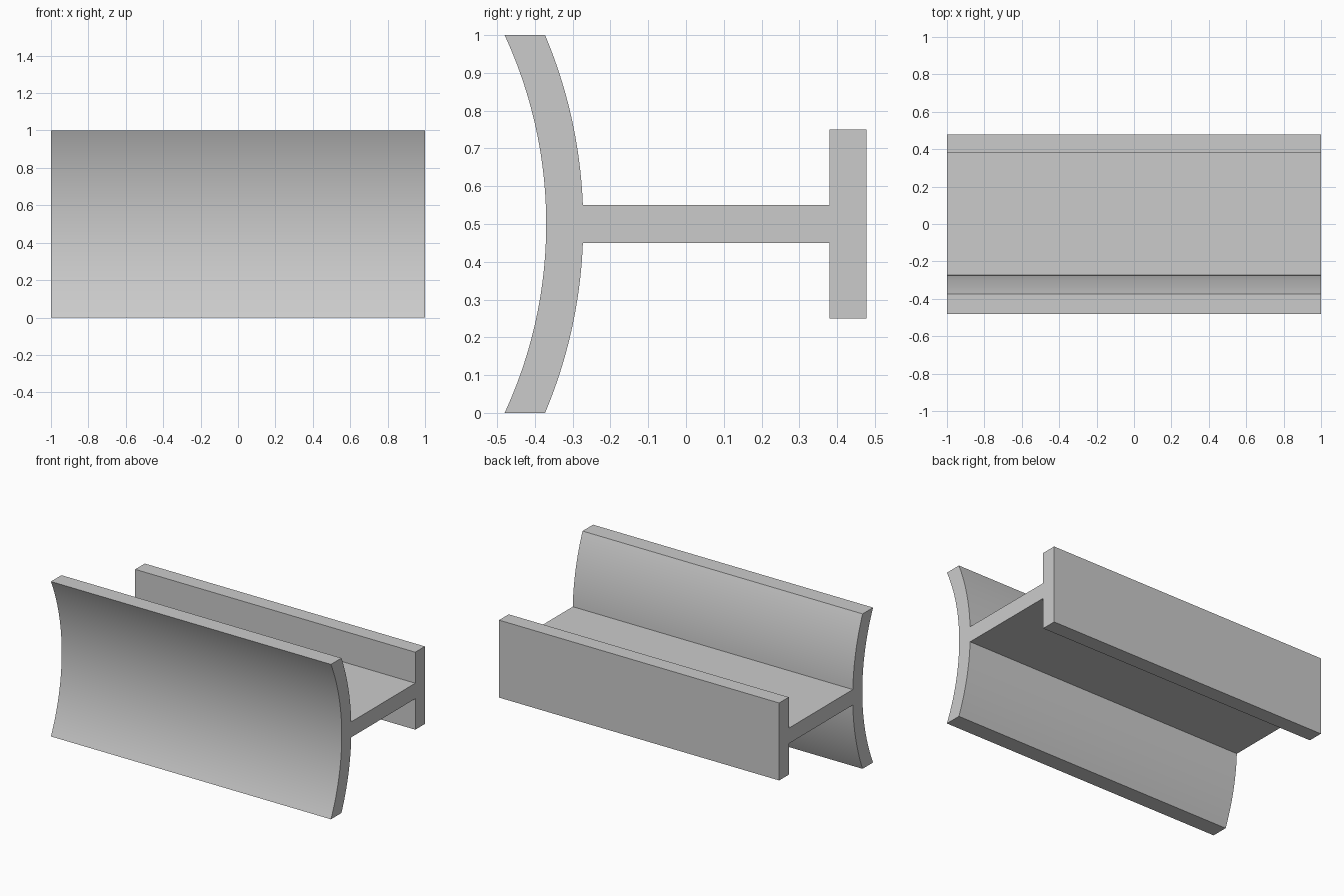
import bpy
import bmesh
from math import asin, cos, sin, radians

cube = bpy.data.objects.get("Cube")
if cube:
    bpy.data.objects.remove(cube, do_unlink=True)

HALF_LENGTH = 1.0
MID_Z = 0.5          # height of the symmetry plane
ARC_CENTRE_Y = -1.56
OUTER_R, INNER_R = 1.19, 1.288
WEB_HALF = 0.05
FLANGE_HALF = 0.25
FLANGE_FRONT, FLANGE_BACK = 0.38, 0.478
STEPS = 24


def arc(radius, z_from, z_to):
    """Points (y, z offset) on an arc between two heights."""
    a, b = asin(z_from / radius), asin(z_to / radius)
    angles = [a + (b - a) * i / STEPS for i in range(STEPS + 1)]
    return [(ARC_CENTRE_Y + radius * cos(t), radius * sin(t)) for t in angles]


# Upper half of the cross-section, from the curved face round to the back
upper = arc(OUTER_R, 0, MID_Z)[1:] + arc(INNER_R, MID_Z, WEB_HALF)
upper += [(FLANGE_FRONT, WEB_HALF), (FLANGE_FRONT, FLANGE_HALF),
          (FLANGE_BACK, FLANGE_HALF)]
lower = [(y, -z) for y, z in reversed(upper)]
middle = [(ARC_CENTRE_Y + OUTER_R, 0)]
section = middle + upper + lower

# Rail: the section extruded along its length
bm = bmesh.new()
verts = [bm.verts.new((-HALF_LENGTH, y, MID_Z + z)) for y, z in section]
end = bm.faces.new(verts)
result = bmesh.ops.extrude_face_region(bm, geom=[end], use_keep_orig=True)
moved = [v for v in result["geom"] if isinstance(v, bmesh.types.BMVert)]
bmesh.ops.translate(bm, verts=moved, vec=(2 * HALF_LENGTH, 0, 0))
bmesh.ops.recalc_face_normals(bm, faces=bm.faces)
mesh = bpy.data.meshes.new("curved_face_rail")
bm.to_mesh(mesh)
bm.free()

rail = bpy.data.objects.new("curved_face_rail", mesh)
bpy.context.collection.objects.link(rail)

# Plain grey finish
grey = bpy.data.materials.new("light_grey")
grey.use_nodes = True
colour = (0.6, 0.6, 0.6, 1)
grey.diffuse_color = colour
grey.node_tree.nodes["Principled BSDF"].inputs["Base Color"].default_value = colour
mesh.materials.append(grey)

# Smooth the curved faces, keep the corners sharp
bpy.ops.object.select_all(action="DESELECT")
rail.select_set(True)
bpy.context.view_layer.objects.active = rail
bpy.ops.object.shade_smooth_by_angle(angle=radians(30))
